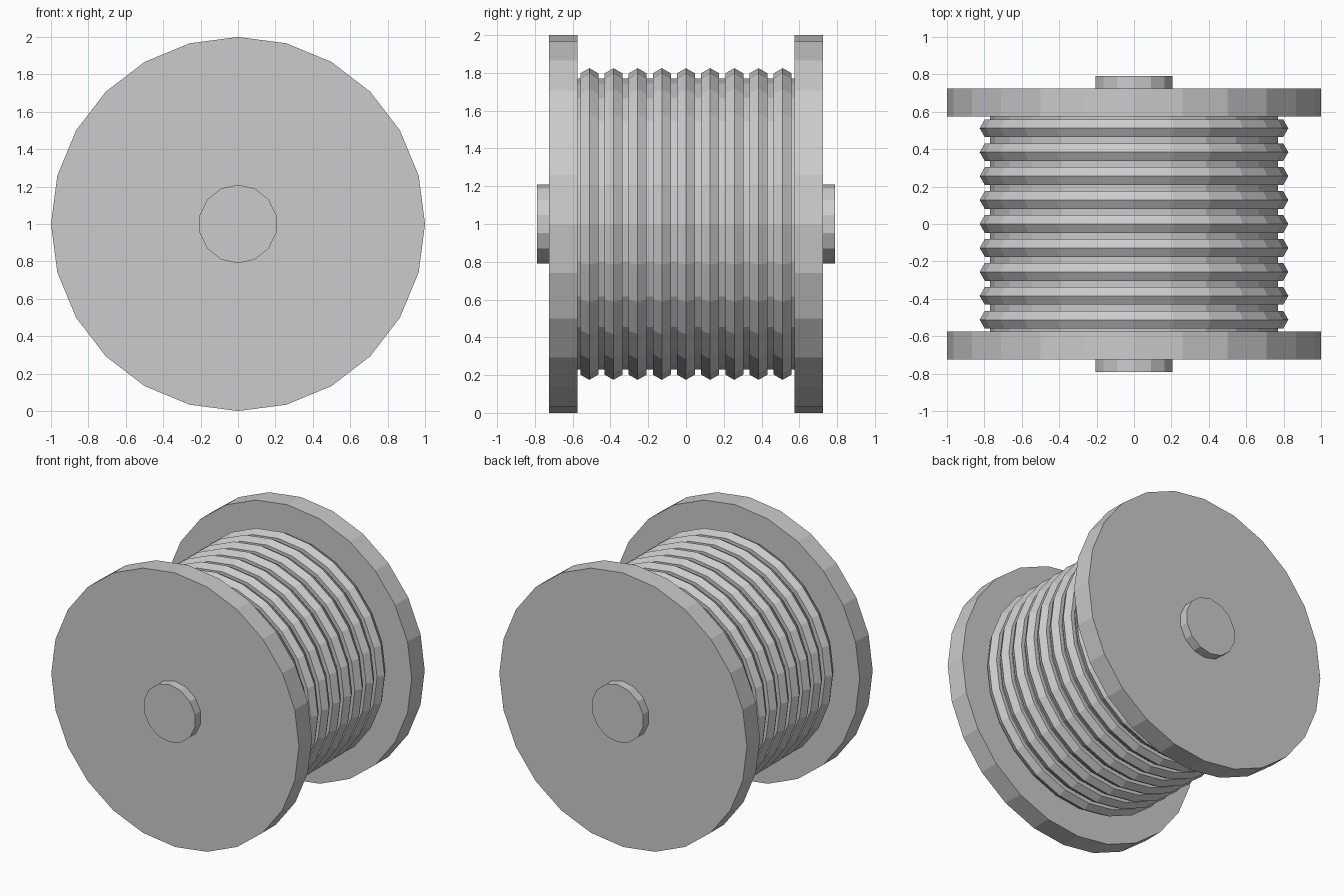
import bpy, bmesh
from math import sin, cos, pi

cube = bpy.data.objects.get("Cube")
if cube:
    bpy.data.objects.remove(cube)

grey = bpy.data.materials.new("plain_grey")
grey.use_nodes = True
colour = (0.6, 0.6, 0.6, 1)
grey.diffuse_color = colour
grey.node_tree.nodes["Principled BSDF"].inputs["Base Color"].default_value = colour


def lathe(name, profile, sides, closed=False):
    """Turn (radius, y) points about the y axis; cap the ends unless closed."""
    bm = bmesh.new()
    loops = []
    for r, y in profile:
        angles = [2 * pi * i / sides for i in range(sides)]
        loops.append([bm.verts.new((r * sin(a), y, r * cos(a))) for a in angles])
    pairs = list(zip(loops, loops[1:]))
    if closed:
        pairs.append((loops[-1], loops[0]))
    else:
        bm.faces.new(loops[0])
        bm.faces.new(loops[-1])
    for a, b in pairs:
        for i in range(sides):
            j = (i + 1) % sides
            bm.faces.new((a[i], a[j], b[j], b[i]))
    bmesh.ops.recalc_face_normals(bm, faces=bm.faces)
    mesh = bpy.data.meshes.new(name)
    bm.to_mesh(mesh)
    bm.free()
    mesh.materials.append(grey)
    obj = bpy.data.objects.new(name, mesh)
    obj.location.z = 1
    bpy.context.collection.objects.link(obj)
    return obj


# Core drum and the axle passing through it
lathe("drum", [(0.77, -0.575), (0.77, 0.575)], 24)
lathe("axle", [(0.21, -0.79), (0.21, 0.79)], 14)

# End flanges
for name, s in (("front_flange", -1), ("back_flange", 1)):
    lathe(name, [(1, s * 0.575), (1, s * 0.725)], 24)

# Cable turns, each a ring with a hexagonal section
section = [(0.77 + 0.055 * cos(k * pi / 3), 0.055 * sin(k * pi / 3)) for k in range(6)]
for n in range(9):
    turn = lathe(f"cable_turn_{n + 1}", section, 24, closed=True)
    turn.location.y = (n - 4) * 0.128
